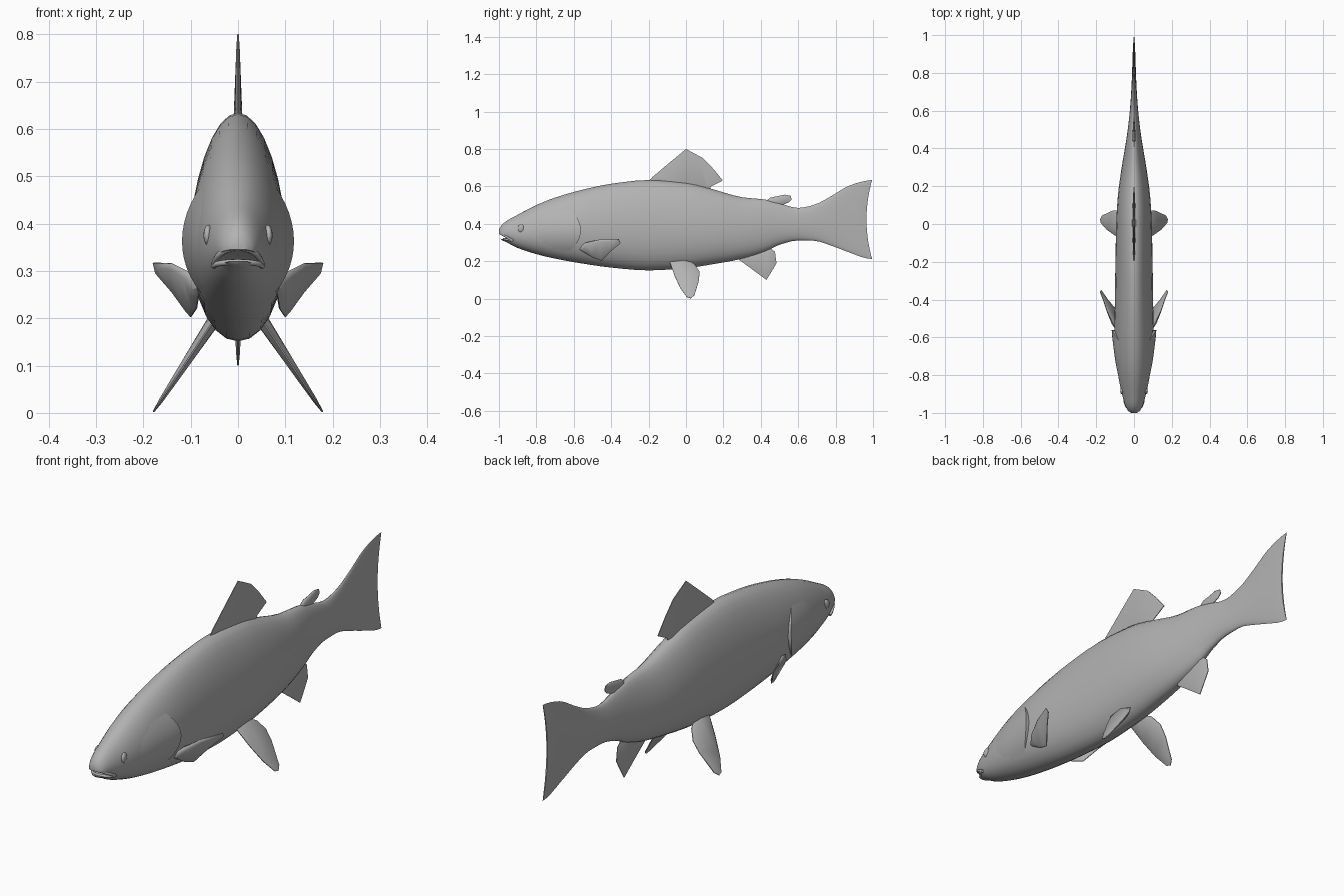
import bpy, bmesh, math
from mathutils import Vector

if "Cube" in bpy.data.objects:
    bpy.data.objects.remove(bpy.data.objects["Cube"])

# Body stations: y, top z, bottom z, half width (tail blade included)
ST = [(-1, .368, .338, .016), (-.988, .390, .315, .032), (-.96, .415, .302, .046),
      (-.91, .443, .275, .061), (-.8, .50, .238, .084), (-.7, .54, .214, .096),
      (-.55, .583, .187, .103), (-.4, .614, .166, .101), (-.2, .634, .151, .098),
      (0, .62, .163, .094), (.15, .583, .185, .085), (.3, .542, .213, .065),
      (.42, .53, .25, .045), (.5, .51, .288, .033), (.6, .485, .311, .022),
      (.68, .50, .310, .016), (.78, .55, .282, .011), (.87, .605, .246, .008),
      (.945, .631, .215, .005), (.965, .634, .212, .003)]
SEG = 28

grey = bpy.data.materials.new("dark_grey")
grey.diffuse_color = (.45, .45, .45, 1)
grey.use_nodes = True
grey.node_tree.nodes["Principled BSDF"].inputs["Base Color"].default_value = grey.diffuse_color


def section(y):
    """Monotone cubic interpolation of the stations at y."""
    y = min(max(y, -1), .965)
    i = max(k for k in range(len(ST) - 1) if ST[k][0] <= y + 1e-9)

    def slope(k, c):
        if k == 0 or k == len(ST) - 1:
            a = min(k, len(ST) - 2)
            return (ST[a + 1][c] - ST[a][c]) / (ST[a + 1][0] - ST[a][0])
        s0 = (ST[k][c] - ST[k - 1][c]) / (ST[k][0] - ST[k - 1][0])
        s1 = (ST[k + 1][c] - ST[k][c]) / (ST[k + 1][0] - ST[k][0])
        return 2 * s0 * s1 / (s0 + s1) if s0 * s1 > 0 else 0

    h = ST[i + 1][0] - ST[i][0]
    t = (y - ST[i][0]) / h
    return [(2*t**3 - 3*t**2 + 1) * ST[i][c] + (t**3 - 2*t**2 + t) * h * slope(i, c)
            + (3*t**2 - 2*t**3) * ST[i + 1][c] + (t**3 - t**2) * h * slope(i + 1, c)
            for c in (1, 2, 3)]


def half_width(y, z):
    top, bot, w = section(y)
    c = max(-1, min(1, (z - (top + bot) / 2) / ((top - bot) / 2)))
    return w * math.sqrt(1 - c * c) * (1 - .13 * c)


def smooth(ob, angle=40):
    bpy.ops.object.select_all(action='DESELECT')
    ob.select_set(True)
    bpy.context.view_layer.objects.active = ob
    bpy.ops.object.shade_smooth_by_angle(angle=math.radians(angle))


def finish(bm, name, angle=40):
    bmesh.ops.recalc_face_normals(bm, faces=bm.faces)
    me = bpy.data.meshes.new(name)
    bm.to_mesh(me)
    bm.free()
    me.materials.append(grey)
    ob = bpy.data.objects.new(name, me)
    bpy.context.collection.objects.link(ob)
    smooth(ob, angle)
    return ob


# Body lofted from snout to forked tail
bm = bmesh.new()
ys = [a[0] + (b[0] - a[0]) * k / 3 for a, b in zip(ST, ST[1:]) for k in range(3)] + [.965]
rings = []
for y in ys:
    top, bot, w = section(y)
    fork = .03 * max(0, (y - .8) / .165) ** 2
    ring = []
    for k in range(SEG):
        a = 2 * math.pi * k / SEG
        c = math.cos(a)
        ring.append(bm.verts.new((w * math.sin(a) * (1 - .13 * c), y + fork * c * c,
                                  (top + bot) / 2 + (top - bot) / 2 * c)))
    rings.append(ring)
for r, s in zip(rings, rings[1:]):
    for k in range(SEG):
        j = (k + 1) % SEG
        bm.faces.new((r[k], r[j], s[j], s[k]))
bm.faces.new(rings[0])
for k in range(SEG // 2):
    a, b, c, d = k, k + 1, (SEG - k - 1) % SEG, (SEG - k) % SEG
    bm.faces.new([rings[-1][i] for i in dict.fromkeys((a, b, c, d))])
body = finish(bm, "body")

# Open mouth carved into the snout
bpy.ops.mesh.primitive_uv_sphere_add(segments=24, ring_count=12, location=(0, -1, .334))
cutter = bpy.context.object
cutter.name = "mouth_cutter"
cutter.data.materials.append(grey)
cutter.scale = (.09, .078, .011)
cutter.rotation_euler.x = math.radians(-14)
cutter.hide_render = True
mod = body.modifiers.new("mouth", 'BOOLEAN')
mod.operation = 'DIFFERENCE'
mod.object = cutter
bpy.ops.object.select_all(action='DESELECT')
body.select_set(True)
bpy.context.view_layer.objects.active = body
bpy.ops.object.modifier_apply(modifier=mod.name)
bpy.data.objects.remove(cutter)
smooth(body)


# Lips
def lip(name, y, z, r):
    cu = bpy.data.curves.new(name, 'CURVE')
    cu.dimensions = '3D'
    cu.bevel_depth = r
    cu.bevel_resolution = 2
    cu.use_fill_caps = True
    cu.materials.append(grey)
    sp = cu.splines.new('POLY')
    sp.points.add(12)
    for k, p in enumerate(sp.points):
        a = math.pi * k / 12
        s = math.sin(a)
        p.co = (.051 * math.cos(a), -.925 + (y + .925) * s, .310 + (z - .310) * s, 1)
    ob = bpy.data.objects.new(name, cu)
    bpy.context.collection.objects.link(ob)


lip("upper_lip", -.991, .348, .006)
lip("lower_lip", -.973, .319, .006)


def fin(name, outline, root, thick, place=lambda y, z: (0, y, z), inset=.8):
    """Thin fin: sharp outline, fuller inner ring, thickest at the root."""
    bm = bmesh.new()
    pts = [Vector(place(*p)) for p in outline]
    root = Vector(place(*root))
    mid = sum(pts, Vector()) / len(pts)
    n = Vector()
    for a, b in zip(pts, pts[1:] + pts[:1]):
        n += (a - mid).cross(b - mid)
    n.normalize()
    far = max((p - root).length for p in pts)
    sides = []
    for s in (1, -1):
        edge = [bm.verts.new(p + n * s * .0015) for p in pts]
        inner = []
        for p in pts:
            q = mid.lerp(p, inset)
            inner.append(bm.verts.new(q + n * s * thick * (1.1 - .85 * (q - root).length / far)))
        for k in range(len(pts)):
            j = (k + 1) % len(pts)
            bm.faces.new((edge[k], edge[j], inner[j], inner[k]))
        bm.faces.new(inner)
        sides.append(edge)
    for k in range(len(pts)):
        j = (k + 1) % len(pts)
        bm.faces.new((sides[0][k], sides[0][j], sides[1][j], sides[1][k]))
    bmesh.ops.triangulate(bm, faces=[f for f in bm.faces if len(f.verts) > 4])
    return finish(bm, name, 50)


# Fins on the centre line
fin("dorsal_fin", [(-.2, .625), (-.18, .65), (-.1, .717), (0, .80), (.09, .752), (.145, .695),
                   (.197, .632), (.13, .597), (.13, .57), (0, .58)], (0, .58), .010)
fin("adipose_fin", [(.42, .515), (.45, .54), (.53, .556), (.56, .55), (.565, .53),
                    (.55, .515), (.5, .495), (.45, .50)], (.45, .51), .009)
fin("anal_fin", [(.26, .225), (.36, .152), (.43, .10), (.458, .145), (.484, .19), (.476, .25),
                 (.44, .28), (.34, .26)], (.38, .26), .010)

# Paired fins, gill covers and eyes
for side, s in (("left", -1), ("right", 1)):
    fin(side + "_pectoral_fin",
        [(-.575, .265), (-.54, .298), (-.46, .316), (-.36, .317), (-.35, .295), (-.40, .255),
         (-.45, .203), (-.50, .220), (-.54, .245)], (-.56, .265), .012,
        lambda y, z: (s * (.09 + .367 * (y + .55) + .41 * (z - .27)), y, z))
    fin(side + "_pelvic_fin",
        [(-.09, .205), (-.06, .12), (-.03, .055), (.005, .008), (.025, .002), (.045, .018),
         (.07, .10), (.072, .145), (.045, .185), (-.02, .22)], (-.02, .2), .013,
        lambda y, z: (s * (.18 - .66 * z), y, z))

    # Gill cover: a raised plate whose rear edge stands off the body
    bm = bmesh.new()
    grid = []
    for i in range(13):
        v = i / 12
        z = .25 + .23 * v
        bend = (2 * v - 1) ** 2
        start, edge = -.82 + .11 * bend, -.562 - .06 * bend
        row = []
        for j in range(10):
            u = min(j, 8) / 8
            y = start + (edge - start) * u
            off = -.0015 + .016 * u * math.sin(math.pi * v) if j < 9 else -.012
            row.append(bm.verts.new((s * (half_width(y, z) + off), y, z)))
        grid.append(row)
    for a, b in zip(grid, grid[1:]):
        for j in range(9):
            bm.faces.new((a[j], a[j + 1], b[j + 1], b[j]))
    finish(bm, side + "_gill_cover")

    bpy.ops.mesh.primitive_uv_sphere_add(segments=16, ring_count=10,
                                         location=(s * (half_width(-.88, .375) - .004), -.88, .375))
    eye = bpy.context.object
    eye.name = side + "_eye"
    eye.data.materials.append(grey)
    eye.scale = (.010, .02, .022)
    eye.rotation_euler.z = s * math.radians(12)
    smooth(eye)
